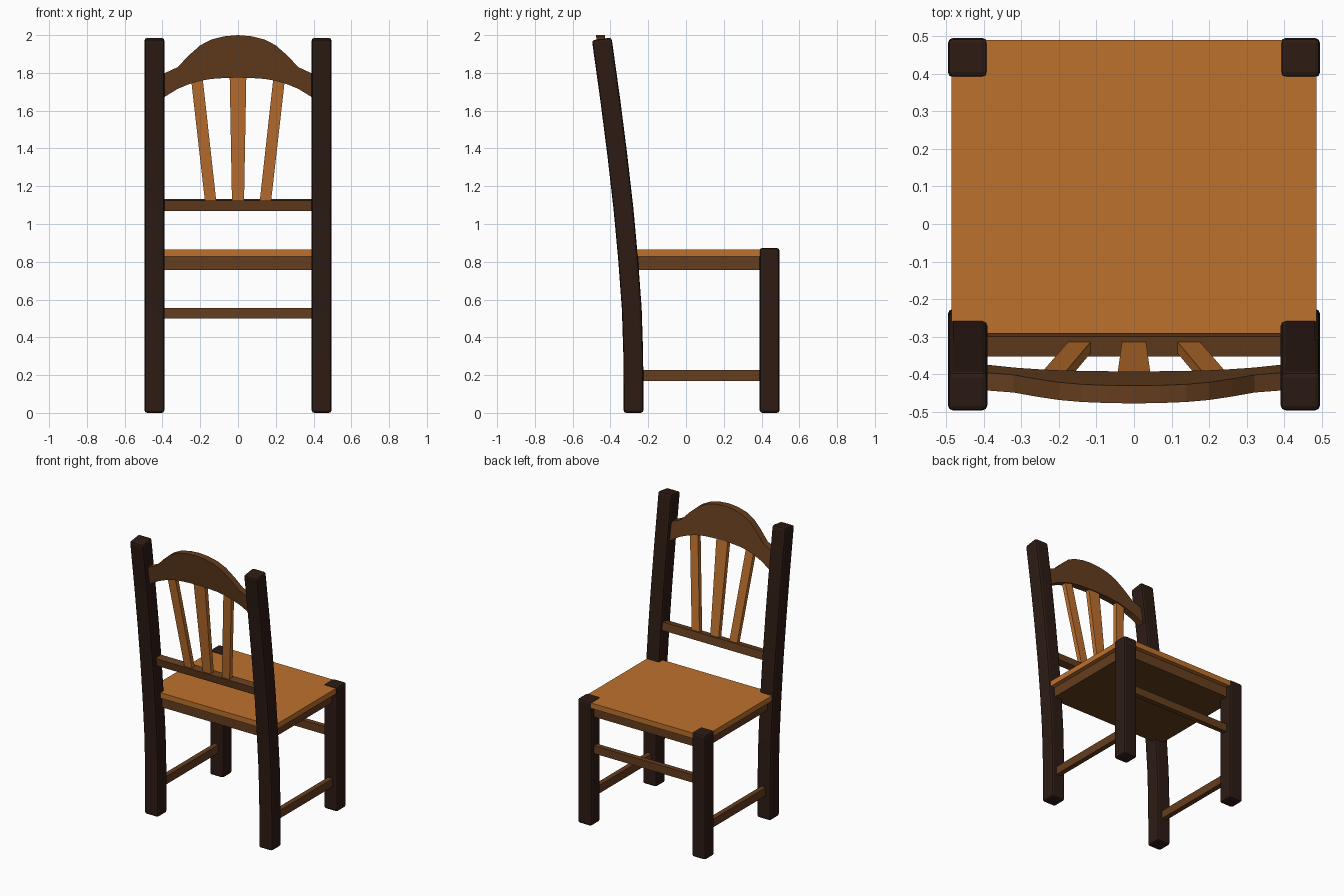
import bpy, bmesh, math
from mathutils import Vector

if "Cube" in bpy.data.objects:
    bpy.data.objects.remove(bpy.data.objects["Cube"])


def material(name, rgb):
    m = bpy.data.materials.new(name)
    m.diffuse_color = (*rgb, 1)
    m.use_nodes = True
    m.node_tree.nodes["Principled BSDF"].inputs["Base Color"].default_value = m.diffuse_color
    return m


DARK = material("dark_wood", (0.026, 0.011, 0.007))
BROWN = material("brown_wood", (0.13, 0.047, 0.013))
ORANGE = material("orange_wood", (0.51, 0.165, 0.027))


def loft(name, rings, mat, bevel=0):
    """Solid through a list of equal-length closed rings."""
    bm = bmesh.new()
    vs = [[bm.verts.new(p) for p in r] for r in rings]
    n = len(rings[0])
    for a, b in zip(vs, vs[1:]):
        for i in range(n):
            j = (i + 1) % n
            bm.faces.new((a[i], a[j], b[j], b[i]))
    bm.faces.new(vs[0][::-1])
    bm.faces.new(vs[-1])
    bmesh.ops.recalc_face_normals(bm, faces=bm.faces)
    me = bpy.data.meshes.new(name)
    bm.to_mesh(me)
    bm.free()
    ob = bpy.data.objects.new(name, me)
    bpy.context.collection.objects.link(ob)
    me.materials.append(mat)
    if bevel:
        b = ob.modifiers.new("chamfer", "BEVEL")
        b.width, b.segments = bevel, 2
        b.limit_method, b.angle_limit = "ANGLE", math.radians(40)
    return ob


def box(name, x, y, z, mat, bevel=0):
    rings = [[(x[0], y[0], h), (x[1], y[0], h), (x[1], y[1], h), (x[0], y[1], h)] for h in z]
    return loft(name, rings, mat, bevel)


# Curved rear posts: square section swept along a centre line in the yz plane
path = [Vector((0, y, z)) for y, z in
        [(-0.278, 0), (-0.279, 0.3), (-0.287, 0.55), (-0.307, 0.82), (-0.331, 1.08),
         (-0.363, 1.36), (-0.4, 1.65), (-0.446, 1.98)]]


def post(name, cx):
    rings = []
    for i, p in enumerate(path):
        t = (path[min(i + 1, len(path) - 1)] - path[max(i - 1, 0)]).normalized()
        side = Vector((0, t.z, -t.y)) * 0.0525
        w = Vector((0.0525, 0, 0))
        c = p + Vector((cx, 0, 0))
        rings.append([c - w - side, c + w - side, c + w + side, c - w + side])
    return loft(name, rings, DARK, 0.014)


for s, label in ((-1, "left"), (1, "right")):
    post(f"back_post_{label}", s * 0.4425)
    box(f"front_leg_{label}", sorted((s * 0.39, s * 0.495)), (0.39, 0.495), (0, 0.873), DARK, 0.014)
    box(f"side_stretcher_{label}", sorted((s * 0.425, s * 0.46)), (-0.27, 0.43), (0.17, 0.227), BROWN)

# Seat, apron under it, and stretcher between the short legs
box("seat", (-0.485, 0.485), (-0.3, 0.49), (0.827, 0.865), ORANGE)
box("seat_apron", (-0.455, 0.455), (-0.285, 0.46), (0.757, 0.827), BROWN)
box("front_stretcher", (-0.42, 0.42), (0.425, 0.46), (0.5, 0.555), BROWN)

# Lower back rail, tilted with the posts
loft("lower_back_rail",
     [[(x, -0.342, 1.07), (x, -0.29, 1.078), (x, -0.299, 1.132), (x, -0.352, 1.124)]
      for x in (-0.42, 0.42)], BROWN)


# Arched crest rail: upper and lower edge curves, leaning back
def inner_y(z):
    return -0.392 - 0.17 * (z - 1.775)


half = [(0.42, 1.785, 1.65), (0.385, 1.8, 1.675), (0.32, 1.83, 1.715), (0.26, 1.893, 1.74),
        (0.2, 1.946, 1.758), (0.14, 1.977, 1.768), (0.07, 1.994, 1.773)]
stations = [(-x, t, b) for x, t, b in half] + [(0, 2.0, 1.775)] + half[::-1]
loft("crest_rail",
     [[(x, inner_y(b), b), (x, inner_y(t), t), (x, inner_y(t) - 0.047, t), (x, inner_y(b) - 0.047, b)]
      for x, t, b in stations], BROWN)

# Fanned back slats
for name, x0, w0, x1, w1 in (("slat_left", -0.145, 0.03, -0.219, 0.031),
                             ("slat_centre", 0, 0.032, 0, 0.044),
                             ("slat_right", 0.145, 0.03, 0.219, 0.031)):
    loft(name,
         [[(x - w, y, z), (x + w, y, z), (x + w, y - 0.03, z), (x - w, y - 0.03, z)]
          for x, w, y, z in ((x0, w0, -0.313, 1.12), (x1, w1, -0.4, 1.78))], ORANGE)
